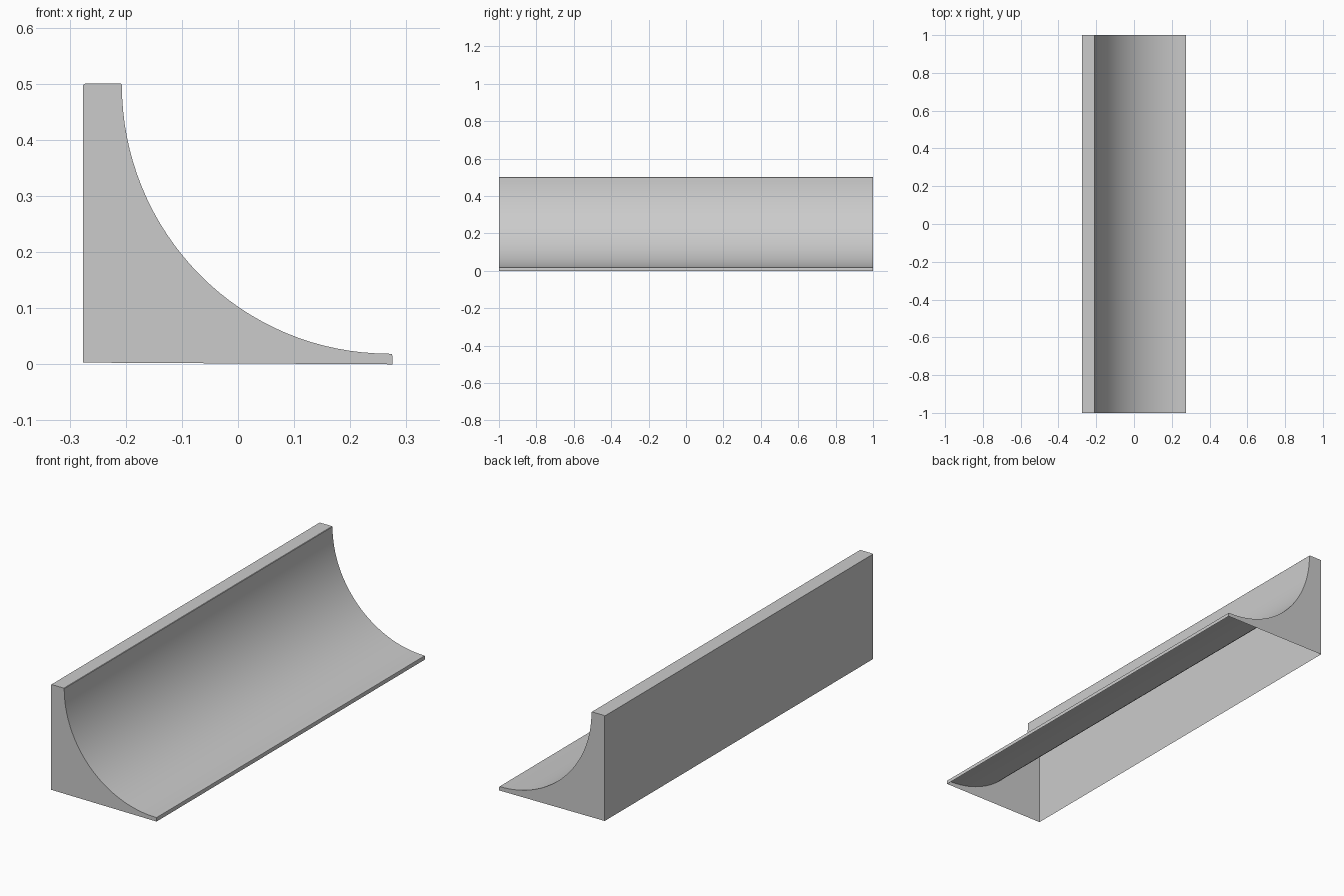
import bpy, bmesh, math

if "Cube" in bpy.data.objects:
    bpy.data.objects.remove(bpy.data.objects["Cube"])

HALF_LEN = 1.0
BACK, FRONT = -0.276, 0.275
SEGS = 32

# Profile from back bottom, up the wall, over the deck, down the curve to the toe
profile = [(BACK, 0.003), (BACK, 0.498), (BACK + 0.003, 0.5), (-0.209, 0.5)]
cx, cz, rx, rz = 0.268, 0.498, 0.475, 0.479
for i in range(SEGS + 1):
    a = math.pi + (math.pi / 2) * i / SEGS
    profile.append((cx + rx * math.cos(a), cz + rz * math.sin(a)))
profile += [(FRONT - 0.001, 0.018), (FRONT, 0.015), (FRONT, 0.0)]


def floor_z(x):
    return 0.003 * (FRONT - x) / (FRONT - BACK)


bm = bmesh.new()
ends = [[bm.verts.new((x, y, z)) for x, z in profile] for y in (-HALF_LEN, HALF_LEN)]

# Outer skin: back wall, deck, riding curve and toe; the underside stays open
near, far = ends
for i in range(len(profile) - 1):
    bm.faces.new((near[i], near[i + 1], far[i + 1], far[i]))

# End panels as vertical strips down to the floor line
for row, y in zip(ends, (-HALF_LEN, HALF_LEN)):
    top = row[1:-1]
    low = [row[0]] + [bm.verts.new((v.co.x, y, floor_z(v.co.x))) for v in top[1:-1]] + [row[-1]]
    for i in range(len(top) - 2):
        quad = (low[i], low[i + 1], top[i + 1], top[i])
        bm.faces.new(quad if y < 0 else quad[::-1])
    tip = (low[-2], low[-1], top[-1], top[-2])
    bm.faces.new(tip if y < 0 else tip[::-1])

bmesh.ops.recalc_face_normals(bm, faces=bm.faces)
mesh = bpy.data.meshes.new("quarter_pipe_ramp")
bm.to_mesh(mesh)
bm.free()
ramp = bpy.data.objects.new("quarter_pipe_ramp", mesh)
bpy.context.collection.objects.link(ramp)

# Smooth curve with crisp panel edges
bpy.context.view_layer.objects.active = ramp
ramp.select_set(True)
bpy.ops.object.shade_smooth_by_angle(angle=math.radians(30))
